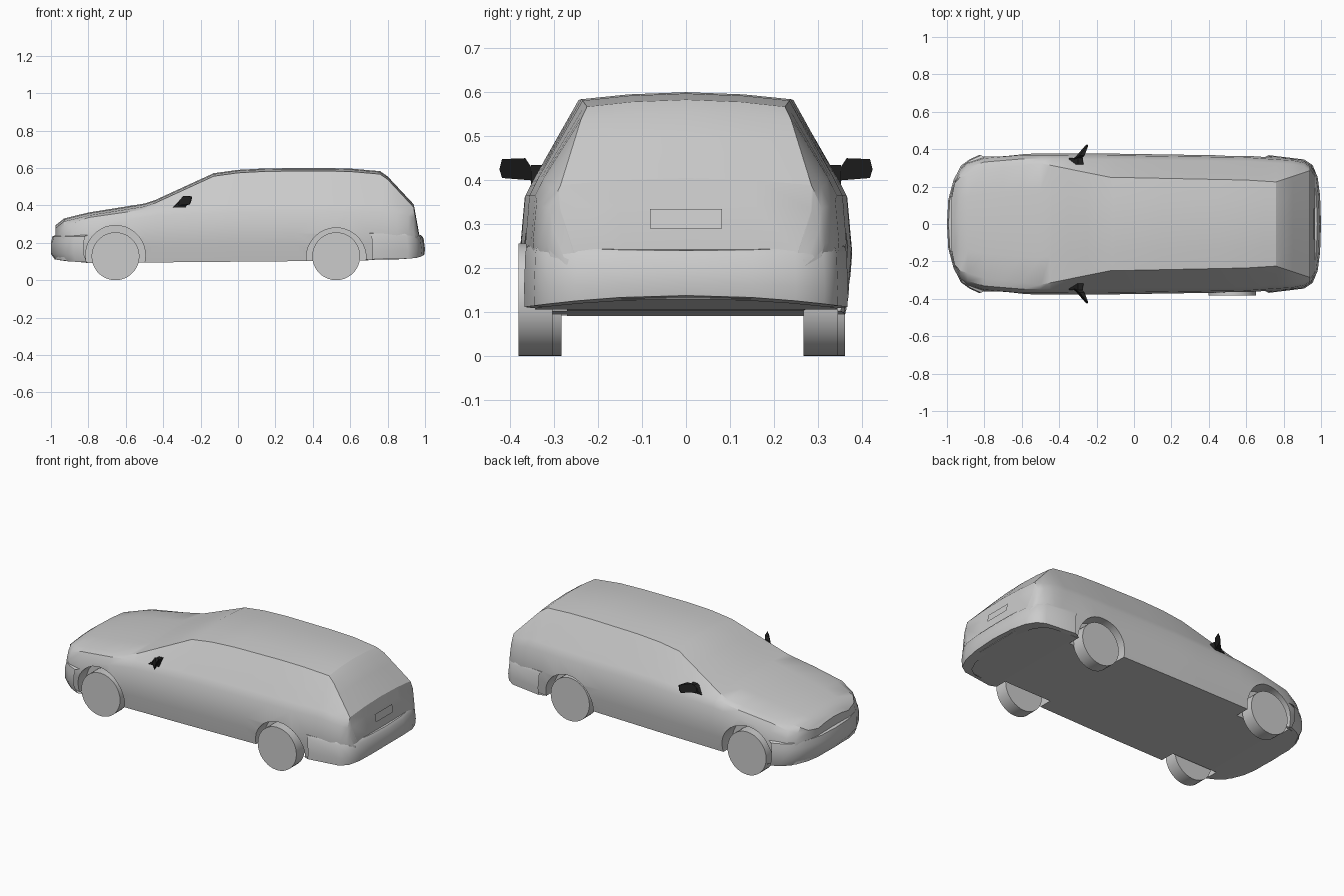
import bpy, bmesh, math

if "Cube" in bpy.data.objects:
    bpy.data.objects.remove(bpy.data.objects["Cube"], do_unlink=True)


def make_material(name, value):
    m = bpy.data.materials.new(name)
    m.use_nodes = True
    color = (value, value, value, 1)
    m.diffuse_color = color
    m.node_tree.nodes["Principled BSDF"].inputs["Base Color"].default_value = color
    return m


grey = make_material("light grey", 0.6)
black = make_material("black", 0.015)


def finish(name, bm, mat, smooth=30):
    bmesh.ops.recalc_face_normals(bm, faces=bm.faces[:])
    mesh = bpy.data.meshes.new(name)
    bm.to_mesh(mesh)
    bm.free()
    ob = bpy.data.objects.new(name, mesh)
    bpy.context.collection.objects.link(ob)
    mesh.materials.append(mat)
    bpy.ops.object.select_all(action="DESELECT")
    bpy.context.view_layer.objects.active = ob
    ob.select_set(True)
    if smooth:
        bpy.ops.object.shade_smooth_by_angle(angle=math.radians(smooth))
    return ob


def lerp(table, x):
    for (x0, a), (x1, b) in zip(table, table[1:]):
        if x <= x1:
            t = max(0, (x - x0) / (x1 - x0))
            return a + (b - a) * t
    return table[-1][1]


def loft(bm, rings, closed=False):
    grid = [[bm.verts.new(p) for p in ring] for ring in rings]
    n = len(grid[0])
    for a, b in zip(grid, grid[1:]):
        for j in range(n if closed else n - 1):
            k = (j + 1) % n
            bm.faces.new((a[j], a[k], b[k], b[j]))
    return grid


def cylinder(name, x, y, z, r, width, mat, sides=36):
    bm = bmesh.new()
    rings = []
    for side in (-0.5, 0.5):
        rings.append([(x + r * math.cos(2 * math.pi * i / sides), y + side * width,
                       z + r * math.sin(2 * math.pi * i / sides)) for i in range(sides)])
    for ring in loft(bm, rings, True):
        bm.faces.new(ring)
    return finish(name, bm, mat)


# Longitudinal curves of the body, nose at -x
WIDTH = [(-.975, .15), (-.96, .23), (-.93, .295), (-.89, .33), (-.8, .36), (-.6, .378),
         (-.1, .376), (.6, .365), (.85, .348), (.91, .335), (.95, .31), (.968, .27)]
TOP = [(-.975, .295), (-.93, .33), (-.8, .362), (-.5, .41), (-.44, .43), (-.13, .572),
       (0, .59), (.15, .598), (.45, .6), (.6, .597), (.76, .583), (.8, .555), (.94, .405), (.968, .25)]
TOP_WIDTH = [(-.93, .25), (-.8, .29), (-.5, .325), (-.13, .25), (.6, .235), (.76, .225), (.94, .285)]
BELT = [(-.975, .27), (-.8, .335), (-.45, .385), (0, .405), (.8, .405), (.968, .37)]
BOTTOM = [(-.975, .11), (-.8, .092), (.68, .105), (.968, .13)]


def section(x):
    w, top = lerp(WIDTH, x), lerp(TOP, x)
    r = min(lerp(TOP_WIDTH, x), w * .94)
    low = lerp(BOTTOM, x)
    edge = top - .016
    belt = min(lerp(BELT, x), edge - .006)
    half = [(w * .955, low), (w * .99, low + .09), (w, low + .36 * (belt - low) + .04),
            (w * .975, belt - .04), (max(w * .92, r), belt), (r, edge), (r * .55, top - .005)]
    half = [(y, min(z, edge) if i < 5 else z) for i, (y, z) in enumerate(half)]
    return ([(x, -y, z) for y, z in half] + [(x, 0, top)]
            + [(x, y, z) for y, z in reversed(half)])


stations = sorted({x for t in (WIDTH, TOP, TOP_WIDTH, BELT) for x, _ in t}
                  | {-.7, -.35, -.25, .3, .7})
bm = bmesh.new()
ends = loft(bm, [section(x) for x in stations], True)
bm.faces.new(ends[0])
bm.faces.new(ends[-1])
body = finish("body", bm, grey, 0)

# Wheel arches cut into the sides, leaving the floor between them
for x, z in ((-.655, .133), (.525, .12)):
    for y in (-.39, .39):
        cutter = cylinder("arch_cutter", x, y, z, .16, .24, grey)
        cutter.hide_render = True
        mod = body.modifiers.new("arch", "BOOLEAN")
        mod.operation = "DIFFERENCE"
        mod.solver = "EXACT"
        mod.object = cutter
        bpy.context.view_layer.objects.active = body
        bpy.ops.object.modifier_apply(modifier=mod.name)
        bpy.data.objects.remove(cutter, do_unlink=True)
bpy.ops.object.select_all(action="DESELECT")
body.select_set(True)
bpy.context.view_layer.objects.active = body
bpy.ops.object.shade_smooth_by_angle(angle=math.radians(28))

# Wheels: the rear pair sits slightly to the right
for end, x, ys in (("front", -.655, (-.322, .322)), ("rear", .525, (-.342, .306))):
    for side, y in zip(("right", "left"), ys):
        cylinder(f"{end}_{side}_wheel", x, y, .128, .128, .078, grey)


# Wrap-around bumpers: plan path swept with a small profile
def bumper(name, plan, profile):
    path = [(x, -y) for x, y in reversed(plan[1:])] + plan
    bm = bmesh.new()
    loft(bm, [[(x * (1 - inset), y * (1 - inset), z + rise * (abs(y) / .36) ** 2)
               for inset, z, rise in profile] for x, y in path])
    finish(name, bm, grey, 35)


bumper("front_bumper", [(-1, 0), (-.993, .13), (-.965, .235), (-.925, .312), (-.88, .345), (-.825, .37)],
       [(.04, .245, 0), (.008, .235, 0), (0, .2, 0), (0, .14, 0), (.02, .112, -.015), (.06, .11, -.015)])
bumper("rear_bumper", [(1, 0), (.995, .15), (.982, .25), (.955, .315), (.91, .345), (.72, .368)],
       [(.05, .245, .01), (.02, .24, .01), (.008, .225, .01), (0, .165, -.01),
        (.004, .138, -.025), (.06, .13, -.02)])

# Number plate panel on the tailgate
bm = bmesh.new()
loft(bm, [[(.969 - .18 * (z - .29), y, z) for z in (.29, .335)] for y in (-.082, .082)])
finish("plate_panel", bm, grey)

# Door mirrors: a tapered head on a triangular foot
HEAD = [(.338, .395), (.355, .40), (.418, .405), (.424, .425), (.418, .448), (.365, .45), (.352, .43)]
FOOT = [(-.36, .39), (-.275, .39), (-.27, .435), (-.3, .435)]
for side, s in (("right", -1), ("left", 1)):
    bm = bmesh.new()
    rings = []
    for front in (0, 1):
        rings.append([(-.285 + .4 * (y - .338) + .3 * (z - .42) - front * .5 * max(.008, .42 - y),
                       s * y, z) for y, z in HEAD])
    for ring in loft(bm, rings, True):
        bm.faces.new(ring)
    feet = loft(bm, [[(x, s * .318, z) for x, z in FOOT],
                     [(x * .8 - .058, s * .352, z) for x, z in FOOT]], True)
    for ring in feet:
        bm.faces.new(ring)
    finish(f"{side}_mirror", bm, black, 0)
